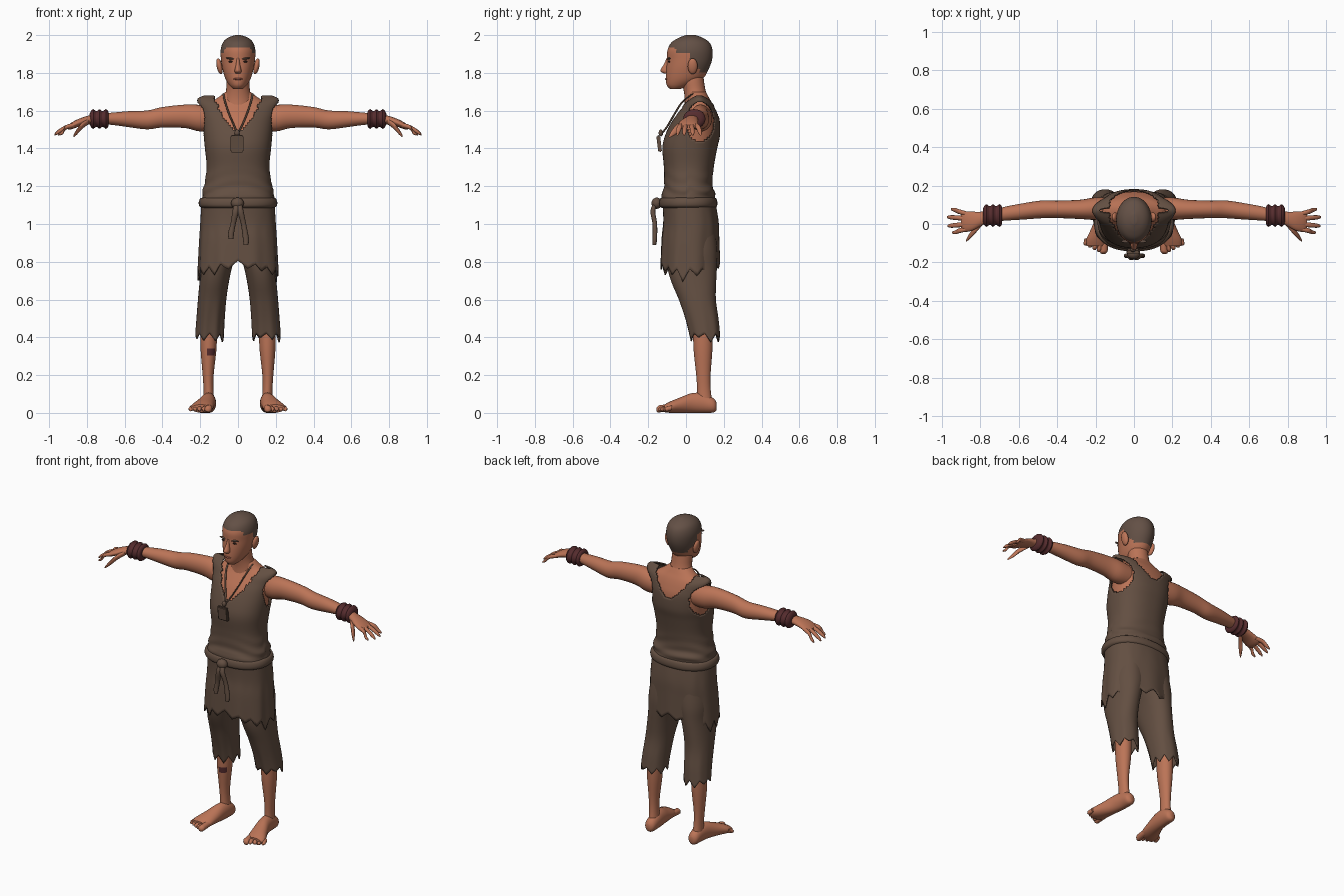
import bpy, bmesh, math, random
from mathutils import Vector, Matrix

random.seed(4)


def mat(name, c):
    m = bpy.data.materials.new(name)
    m.diffuse_color = (*c, 1)
    return m


SKIN = mat("skin", (0.50, 0.175, 0.095))
CLOTH = mat("brown cloth", (0.125, 0.078, 0.054))
HAIR = mat("cropped hair", (0.125, 0.08, 0.06))
WRAP = mat("red wrap", (0.095, 0.026, 0.028))
LIP = mat("lips", (0.33, 0.10, 0.065))
DARK = mat("dark eye", (0.04, 0.02, 0.015))


def finish(name, bm, mats, angle=50):
    bmesh.ops.recalc_face_normals(bm, faces=bm.faces)
    me = bpy.data.meshes.new(name)
    bm.to_mesh(me)
    bm.free()
    for m in mats:
        me.materials.append(m)
    for f in me.polygons:
        f.use_smooth = True
    me.set_sharp_from_angle(angle=math.radians(angle))
    ob = bpy.data.objects.new(name, me)
    bpy.context.collection.objects.link(ob)
    return ob


def smooth_rings(rings, sub):
    # Catmull-Rom interpolation between cross-sections
    out, last = [], len(rings) - 1
    for i in range(last):
        a, b, c, d = (rings[max(0, min(last, i + k))] for k in (-1, 0, 1, 2))
        for s in range(sub):
            t = s / sub
            out.append([0.5 * (2 * q + (r - p) * t + (2 * p - 5 * q + 4 * r - u) * t * t
                               + (3 * q - p - 3 * r + u) * t ** 3)
                        for p, q, r, u in zip(a, b, c, d)])
    return out + [list(rings[last])]


def tube(name, rings, mats, axis='z', n=24, sub=4, p=1.0, cap=True, warp=None,
         cut=None, paint=None, thick=0):
    # rings: (x, y, z, radius a, radius b) in the plane square to the axis
    bm = bmesh.new()
    rows = []
    for x, y, z, ra, rb in smooth_rings(rings, sub):
        row = []
        for j in range(n):
            t = 2 * math.pi * j / n
            c, s = math.cos(t), math.sin(t)
            a = ra * math.copysign(abs(c) ** p, c)
            b = rb * math.copysign(abs(s) ** p, s)
            off = {'z': (a, b, 0), 'x': (0, a, b), 'y': (a, 0, b)}[axis]
            v = Vector((x, y, z)) + Vector(off)
            row.append(bm.verts.new(warp(v, j) if warp else v))
        rows.append(row)
    for r, q in zip(rows, rows[1:]):
        for j in range(n):
            k = (j + 1) % n
            bm.faces.new((r[j], r[k], q[k], q[j]))
    if cap:
        bm.faces.new(rows[0][::-1])
        bm.faces.new(rows[-1])
    if paint:
        for f in bm.faces:
            f.material_index = int(paint(f.calc_center_median()))
    if cut:
        bmesh.ops.delete(bm, geom=[f for f in bm.faces if cut(f.calc_center_median())],
                         context='FACES')
    ob = finish(name, bm, mats)
    if thick:
        mod = ob.modifiers.new("cloth thickness", 'SOLIDIFY')
        mod.thickness = thick
    return ob


def blob(name, loc, size, m, rot=0):
    bm = bmesh.new()
    bmesh.ops.create_uvsphere(bm, u_segments=16, v_segments=10, radius=1)
    bm.transform(Matrix.Translation(loc) @ Matrix.Rotation(rot, 4, 'Y') @ Matrix.Diagonal((*size, 1)))
    return finish(name, bm, [m])


def teeth(n, step, depth):
    # ragged hem heights around a ring
    out = []
    for j in range(n):
        if j % step == 0:
            d = random.uniform(0.35, 1) * depth
        out.append(-d * (1 - abs(2 * (j % step) / step - 1)))
    return out


# Head with cropped hair painted above the hairline
def is_hair(c):
    if c.y < -0.055:
        return c.z > 1.937
    if c.y < 0.02:
        return c.z > 1.905
    return c.z > max(1.80, 1.88 - 1.3 * (c.y - 0.02))


head = [(1.715, -.085, -.03, .025), (1.735, -.102, .03, .046), (1.77, -.107, .09, .067),
        (1.82, -.105, .12, .082), (1.87, -.1, .138, .09), (1.92, -.098, .14, .092),
        (1.96, -.078, .125, .08), (1.985, -.04, .09, .055), (2.0, 0, .05, .015)]
tube("head", [(0, (f + b) / 2, z, w, (b - f) / 2) for z, f, b, w in head], [SKIN, HAIR],
     n=48, sub=6, paint=is_hair)
tube("nose", [(0, -.09, 1.88, .007, .012), (0, -.1, 1.845, .011, .018),
              (0, -.108, 1.812, .018, .028), (0, -.1, 1.797, .013, .018)], [SKIN], n=14)
blob("mouth", (0, -.103, 1.768), (.024, .008, .006), LIP)
for s in (-1, 1):
    blob("ear", (s * .098, .035, 1.835), (.015, .026, .043), SKIN, s * .2)
    blob("eye", (s * .037, -.089, 1.86), (.015, .006, .005), DARK)
    blob("brow", (s * .04, -.09, 1.876), (.026, .009, .005), HAIR, s * -.12)

# Neck, chest and shoulders
tube("neck", [(0, .06, 1.6, .09, .07), (0, .055, 1.66, .075, .062), (0, .045, 1.71, .063, .058),
              (0, .035, 1.76, .06, .06), (0, .03, 1.81, .055, .06)], [SKIN])
tube("chest", [(0, .02, 1.36, .155, .13), (0, .035, 1.47, .165, .132), (0, .052, 1.55, .172, .115),
               (0, .062, 1.6, .172, .092), (0, .068, 1.64, .15, .07), (0, .066, 1.67, .105, .055),
               (0, .055, 1.7, .066, .05)], [SKIN], n=40, p=.88)


# Sleeveless tunic with neckline and armholes cut away
def tunic_cut(c):
    low = 1.49 if c.y < .065 else 1.535
    if c.z > low and abs(c.x) < .128 * ((c.z - low) / (1.67 - low)) ** .6 + .004 * math.sin(130 * c.z):
        return True
    return abs(c.x) > .12 and ((c.y - .075) / .078) ** 2 + ((c.z - 1.54) / .105) ** 2 < 1


def tunic_folds(v, j):
    f = max(0, 1 - abs(v.z - 1.18) / .13)
    k = 1 + .018 * f * math.sin(95 * v.z + 2.5 * math.sin(j * .13))
    return Vector((v.x * k, v.y * k, v.z))


tube("tunic", [(0, .015, 1.09, .195, .145), (0, .01, 1.14, .19, .142), (0, .015, 1.17, .188, .138),
               (0, .012, 1.21, .178, .128), (0, .015, 1.3, .166, .132), (0, .02, 1.4, .175, .145),
               (0, .035, 1.47, .182, .145), (0, .052, 1.55, .19, .127), (0, .062, 1.6, .2, .104),
               (0, .068, 1.64, .214, .08), (0, .07, 1.665, .212, .05), (0, .07, 1.68, .18, .02)],
     [CLOTH], n=112, sub=6, p=.87, cap=False, warp=tunic_folds, cut=tunic_cut, thick=.008)

# Ragged skirt of the tunic
hem = teeth(96, 6, .07)


def skirt_warp(v, j):
    t = 2 * math.pi * j / 96
    bottom = .805 - .045 * abs(math.cos(t)) + hem[j]
    down = (1.12 - v.z) / .37
    k = 1 + .02 * down * math.sin(9 * t)
    return Vector((v.x * k, v.y * k, 1.12 - down * (1.12 - bottom)))


tube("tunic_skirt", [(0, .015, 1.12, .193, .14), (0, .025, 1.0, .2, .146), (0, .022, .9, .206, .152),
                     (0, .02, .75, .213, .157)], [CLOTH], n=96, sub=5, p=.87, cap=False,
     warp=skirt_warp, thick=.007)

# Rope belt with knot and two hanging ends
tube("belt", [(0, .012, 1.085, .19, .14), (0, .012, 1.095, .205, .152), (0, .012, 1.115, .208, .154),
              (0, .012, 1.135, .2, .148), (0, .012, 1.14, .186, .136)], [CLOTH], n=64, sub=3, p=.87)
blob("belt_knot", (-.003, -.155, 1.11), (.034, .028, .03), CLOTH)
for s, x, z in ((-1, -.037, .92), (1, .042, .89)):
    tube("belt_end", [(s * .005, -.155, 1.12, .014, .012), (s * .012, -.175, 1.07, .017, .013),
                      (x * .7, -.165, 1.0, .014, .012), (x, -.165, z + .03, .016, .012),
                      (x, -.168, z, .012, .01)], [CLOTH], n=12)

# Pendant on a cord
bm = bmesh.new()
bmesh.ops.create_cube(bm, size=1)
bm.transform(Matrix.Translation((-.005, -.142, 1.425)) @ Matrix.Rotation(.12, 4, 'X')
             @ Matrix.Diagonal((.07, .02, .09, 1)))
bmesh.ops.bevel(bm, geom=bm.edges[:], offset=.006, segments=2, affect='EDGES')
finish("pendant", bm, [CLOTH], 30)
blob("pendant_loop", (-.005, -.133, 1.482), (.014, .012, .018), CLOTH)
for s in (-1, 1):
    tube("pendant_cord", [(s * .078, .035, 1.69, .005, .006), (s * .068, -.02, 1.645, .005, .006),
                          (s * .046, -.062, 1.58, .005, .006), (s * .018, -.1, 1.515, .005, .006),
                          (-.004, -.132, 1.475, .005, .006)], [CLOTH], n=8)

# Limbs, built once per side
for s in (-1, 1):
    def side(rings):
        return [(s * r[0], *r[1:]) for r in rings]

    # Arm and palm
    tube("arm", side([(.11, .085, 1.555, .05, .06), (.2, .08, 1.56, .058, .07),
                      (.28, .076, 1.57, .05, .062), (.4, .076, 1.565, .045, .054),
                      (.48, .076, 1.551, .046, .05), (.58, .065, 1.555, .042, .042),
                      (.66, .055, 1.557, .037, .033), (.74, .042, 1.556, .031, .026),
                      (.79, .028, 1.55, .036, .024), (.84, .015, 1.537, .049, .021),
                      (.88, .012, 1.52, .053, .018), (.9, .012, 1.512, .042, .011)]),
         [SKIN], axis='x')
    # Fingers and thumb
    for i, (y0, x1, y1) in enumerate(((.052, .952, .077), (.027, .972, .036),
                                      (0, .97, -.01), (-.026, .945, -.045))):
        tube("finger", side([(.865, y0, 1.524, .012, .012), (.91, (y0 + y1) / 2, 1.512, .0125, .012),
                             (x1 - .02, y1 * .85 + y0 * .15, 1.488, .011, .011),
                             (x1, y1, 1.473, .005, .005)]), [SKIN], axis='x', n=12)
    tube("thumb", side([(.79, .01, 1.545, .018, .015), (.825, -.03, 1.52, .019, .017),
                        (.853, -.062, 1.488, .016, .015), (.872, -.086, 1.464, .006, .006)]),
         [SKIN], axis='x', n=12)
    # Wrist wrap of three coils
    coil = [(.685, .035, .03)]
    for x in (.7, .733, .766):
        coil += [(x - .012, .05, .043), (x, .059, .052), (x + .012, .05, .043)]
    tube("wrist_wrap", side([(x, .044, 1.556, a, b) for x, a, b in coil + [(.785, .035, .028)]]),
         [WRAP], axis='x', sub=2)

    # Ragged trouser leg
    cuff = teeth(48, 6, .05)

    def cuff_warp(v, j):
        w = max(0, 1 - (v.z - .42) / .2)
        return v + Vector((0, 0, cuff[j] * w))

    tube("trouser_leg", side([(.15, .1, .42, .076, .08), (.145, .085, .5, .075, .087),
                              (.137, .06, .6, .075, .098), (.125, .04, .7, .078, .12),
                              (.113, .032, .78, .084, .132), (.1, .03, .87, .098, .135),
                              (.09, .03, 1.0, .09, .12)]),
         [CLOTH], n=48, p=.92, cap=False, warp=cuff_warp, thick=.007)
    # Shin, with one sore on the front of one leg
    tube("shin", side([(.155, .09, .47, .045, .053), (.156, .09, .34, .042, .05),
                       (.158, .092, .2, .029, .038), (.156, .095, .12, .026, .036),
                       (.153, .1, .04, .03, .042)]), [SKIN, WRAP], n=32, sub=8,
         paint=lambda c: c.x < 0 and c.y < .06 and .295 < c.z < .34 and c.x > -.165)
    # Foot and toes
    tube("foot", side([(.152, .162, .035, .014, .02), (.152, .145, .04, .032, .038),
                       (.153, .09, .052, .037, .052), (.16, .03, .052, .041, .052),
                       (.175, -.03, .041, .05, .041), (.19, -.08, .031, .058, .031),
                       (.197, -.115, .024, .05, .02)]), [SKIN], axis='y')
    for i in range(5):
        x, y, r = .155 + .023 * i, -.156 + .011 * i, .019 if i == 0 else .0125
        tube("toe", side([(x - .002, -.075, .028, r, r), (x, y + .025, .023, r, r),
                          (x + .003, y + .01, .02, r, r * .95), (x + .004, y, .017, r * .5, r * .5)]),
             [SKIN], axis='y', n=12)
